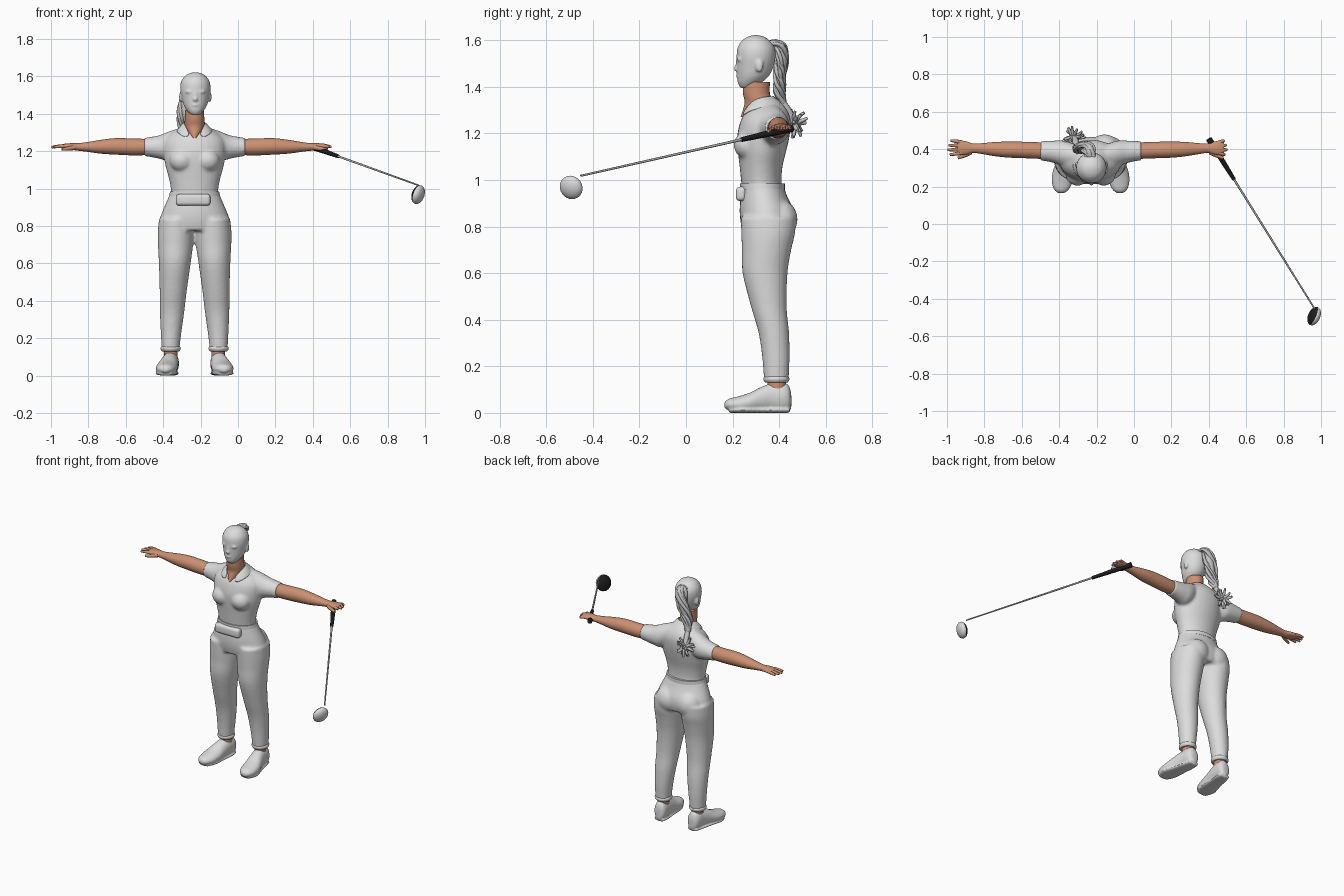
import bpy, bmesh, math, random
from mathutils import Vector

random.seed(4)
default_cube = bpy.data.objects.get("Cube")
if default_cube:
    bpy.data.objects.remove(default_cube, do_unlink=True)

MID = -0.232  # middle line of the figure
SIDES = (-1, 1)


def material(name, red, green, blue):
    mat = bpy.data.materials.new(name)
    mat.use_nodes = True
    mat.diffuse_color = (red, green, blue, 1)
    mat.node_tree.nodes["Principled BSDF"].inputs["Base Color"].default_value = (red, green, blue, 1)
    return mat


GREY = material("light_grey", 0.72, 0.72, 0.72)
HAIR = material("hair_grey", 0.55, 0.55, 0.55)
SKIN = material("skin", 0.6, 0.28, 0.17)
BLACK = material("black", 0.012, 0.012, 0.012)
METAL = material("shaft_grey", 0.5, 0.5, 0.5)


def loft(bm, axis, stations, sides=28, steps=4):
    """Closed skin through oval rings: (position, centre, half width, low, high)."""
    rows, last = [], len(stations) - 1
    for i in range(last):
        p, q, r, s = (stations[max(0, min(last, i + k))] for k in (-1, 0, 1, 2))
        for step in range(steps):
            t = step / steps
            rows.append([b + 0.5 * t * (c - a + t * (2*a - 5*b + 4*c - d + t * (3*(b - c) + d - a)))
                         for a, b, c, d in zip(p, q, r, s)])
    rows.append(stations[-1])
    rings = []
    for pos, centre, half, low, high in rows:
        ring = []
        for k in range(sides):
            angle = math.tau * k / sides
            a = centre + half * math.cos(angle)
            b = (low + high) / 2 + (high - low) / 2 * math.sin(angle)
            point = {"X": (pos, a, b), "Y": (a, pos, b), "Z": (a, b, pos)}[axis]
            ring.append(bm.verts.new(point))
        rings.append(ring)
    for low_ring, high_ring in zip(rings, rings[1:]):
        for k in range(sides):
            n = (k + 1) % sides
            bm.faces.new((low_ring[k], low_ring[n], high_ring[n], high_ring[k]))
    bm.faces.new(rings[0])
    bm.faces.new(rings[-1])


def ball(bm, centre, size):
    made = bmesh.ops.create_uvsphere(bm, u_segments=24, v_segments=16, radius=1)["verts"]
    bmesh.ops.scale(bm, vec=size, verts=made)
    bmesh.ops.translate(bm, vec=centre, verts=made)


def finish(bm, name, mat, voxel=0, smooth=4):
    bmesh.ops.recalc_face_normals(bm, faces=bm.faces)
    mesh = bpy.data.meshes.new(name)
    bm.to_mesh(mesh)
    bm.free()
    obj = bpy.data.objects.new(name, mesh)
    bpy.context.collection.objects.link(obj)
    mesh.materials.append(mat)
    if voxel:  # melt overlapping volumes into one skin
        remesh = obj.modifiers.new("blend", "REMESH")
        remesh.mode, remesh.voxel_size, remesh.use_smooth_shade = "VOXEL", voxel, True
        relax = obj.modifiers.new("relax", "SMOOTH")
        relax.factor, relax.iterations = 0.5, smooth
    for poly in mesh.polygons:
        poly.use_smooth = len(poly.vertices) < 8
    return obj


def tubes(name, mat, paths, thickness):
    """One curve object holding a round tapered tube for every path."""
    curve = bpy.data.curves.new(name, "CURVE")
    curve.dimensions, curve.bevel_depth, curve.bevel_resolution = "3D", thickness, 2
    curve.use_fill_caps, curve.resolution_u = True, 4
    for path in paths:
        spline = curve.splines.new("NURBS")
        spline.points.add(len(path) - 1)
        spline.use_endpoint_u, spline.order_u = True, 3
        for k, (point, (spot, radius)) in enumerate(zip(spline.points, path)):
            point.co, point.radius = (*spot, 1), radius
    obj = bpy.data.objects.new(name, curve)
    curve.materials.append(mat)
    bpy.context.collection.objects.link(obj)
    return obj


# Head with brow, nose, lips and ears
bm = bmesh.new()
loft(bm, "Z", [(z, MID + 0.004, w, lo, hi) for z, w, lo, hi in (
    (1.395, 0.025, 0.235, 0.29), (1.415, 0.043, 0.223, 0.32), (1.445, 0.062, 0.22, 0.355),
    (1.485, 0.073, 0.218, 0.375), (1.53, 0.081, 0.217, 0.384), (1.57, 0.077, 0.222, 0.38),
    (1.6, 0.058, 0.242, 0.358), (1.615, 0.036, 0.265, 0.335), (1.622, 0.01, 0.29, 0.31))])
ball(bm, (MID + 0.004, 0.219, 1.478), (0.012, 0.015, 0.012))
ball(bm, (MID + 0.004, 0.222, 1.498), (0.008, 0.01, 0.028))
ball(bm, (MID + 0.004, 0.226, 1.447), (0.021, 0.011, 0.009))
for s in SIDES:
    ball(bm, (MID + 0.004 + s * 0.077, 0.315, 1.49), (0.01, 0.017, 0.028))
    ball(bm, (MID + 0.004 + s * 0.03, 0.232, 1.518), (0.024, 0.014, 0.008))
finish(bm, "head", GREY, 0.006, 3)

# Neck and open neckline
bm = bmesh.new()
loft(bm, "Z", [(z, MID, w, lo, hi) for z, w, lo, hi in (
    (1.27, 0.012, 0.234, 0.3), (1.3, 0.036, 0.244, 0.34), (1.335, 0.053, 0.252, 0.37),
    (1.37, 0.052, 0.245, 0.36), (1.42, 0.05, 0.243, 0.36))])
finish(bm, "neck", SKIN)

# Shirt body, bust and sleeves
bm = bmesh.new()
loft(bm, "Z", [(z, MID, w, lo, hi) for z, w, lo, hi in (
    (0.96, 0.126, 0.24, 0.415), (1.0, 0.127, 0.236, 0.41), (1.06, 0.139, 0.23, 0.415),
    (1.13, 0.158, 0.222, 0.432), (1.19, 0.165, 0.22, 0.445), (1.25, 0.163, 0.233, 0.45),
    (1.29, 0.135, 0.254, 0.44), (1.32, 0.088, 0.276, 0.42), (1.35, 0.056, 0.285, 0.39))])
for s in SIDES:
    ball(bm, (MID + s * 0.07, 0.265, 1.15), (0.064, 0.06, 0.06))
    loft(bm, "X", [(MID + s * off, y, w, lo, hi) for off, y, w, lo, hi in (
        (0.08, 0.365, 0.06, 1.18, 1.325), (0.14, 0.375, 0.07, 1.15, 1.305),
        (0.19, 0.385, 0.061, 1.16, 1.285), (0.24, 0.39, 0.054, 1.17, 1.276),
        (0.27, 0.39, 0.052, 1.173, 1.272))])
finish(bm, "shirt", GREY, 0.009)

# Folded collar, one strip per side
bm = bmesh.new()
inner = ((0, 0.392, 1.365), (0.06, 0.345, 1.365), (0.058, 0.28, 1.35), (0.016, 0.238, 1.285))
outer = ((0, 0.43, 1.325), (0.105, 0.37, 1.315), (0.1, 0.275, 1.305), (0.058, 0.236, 1.272))
for s in SIDES:
    edges = [[bm.verts.new((MID + s * x, y, z)) for x, y, z in row] for row in (inner, outer)]
    for k in range(3):
        bm.faces.new((edges[0][k], edges[0][k + 1], edges[1][k + 1], edges[1][k]))
bmesh.ops.remove_doubles(bm, verts=bm.verts, dist=0.0001)
collar = finish(bm, "collar", GREY)
collar.modifiers.new("cloth", "SOLIDIFY").thickness = 0.01
collar.modifiers.new("soft", "SUBSURF").levels = 2

# Trousers: hips, seat and legs
bm = bmesh.new()
loft(bm, "Z", [(z, MID, w, lo, hi) for z, w, lo, hi in (
    (0.985, 0.127, 0.24, 0.415), (0.93, 0.15, 0.234, 0.435), (0.87, 0.176, 0.23, 0.462),
    (0.82, 0.19, 0.234, 0.466), (0.775, 0.19, 0.245, 0.455))])
for s in SIDES:
    ball(bm, (MID + s * 0.075, 0.405, 0.83), (0.085, 0.074, 0.085))
    loft(bm, "Z", [(z, MID + s * off, w, lo, hi) for z, off, w, lo, hi in (
        (0.84, 0.1, 0.09, 0.235, 0.47), (0.77, 0.1, 0.097, 0.237, 0.468),
        (0.7, 0.102, 0.094, 0.24, 0.452), (0.6, 0.106, 0.085, 0.243, 0.436),
        (0.46, 0.114, 0.073, 0.278, 0.432), (0.35, 0.12, 0.066, 0.31, 0.442),
        (0.25, 0.125, 0.057, 0.326, 0.445), (0.17, 0.128, 0.05, 0.333, 0.442),
        (0.135, 0.128, 0.048, 0.335, 0.44))])
finish(bm, "trousers", GREY, 0.009)

# Waistband and belt pouch
bm = bmesh.new()
loft(bm, "Z", [(z, MID, 0.136 - 0.2 * (z - 0.96), 0.231, 0.425) for z in (0.96, 0.972, 0.985)])
finish(bm, "waistband", GREY)
bm = bmesh.new()
bmesh.ops.create_cube(bm, size=1)
bmesh.ops.scale(bm, vec=(0.185, 0.045, 0.062), verts=bm.verts)
bmesh.ops.translate(bm, vec=(MID - 0.008, 0.237, 0.94), verts=bm.verts)
pouch = finish(bm, "belt_pouch", GREY)
rounding = pouch.modifiers.new("round", "BEVEL")
rounding.width, rounding.segments = 0.018, 4

for s, label in zip(SIDES, ("right", "left")):
    # Trouser cuff, ankle and shoe
    bm = bmesh.new()
    loft(bm, "Z", [(z, MID + s * 0.128, w, 0.386 - w, 0.39 + w) for z, w in (
        (0.13, 0.046), (0.14, 0.053), (0.15, 0.053), (0.16, 0.046))])
    finish(bm, label + "_cuff", GREY)
    bm = bmesh.new()
    loft(bm, "Z", [(z, MID + s * 0.127, 0.036, 0.35, 0.43) for z in (0.08, 0.14)])
    finish(bm, label + "_ankle", SKIN)
    bm = bmesh.new()
    loft(bm, "Y", [(y, MID + s * off, w, lo, hi) for y, off, w, lo, hi in (
        (0.165, 0.157, 0.015, 0.022, 0.045), (0.182, 0.156, 0.038, 0.012, 0.06),
        (0.22, 0.153, 0.054, 0.004, 0.07), (0.27, 0.148, 0.057, 0, 0.085),
        (0.32, 0.139, 0.05, 0, 0.11), (0.37, 0.13, 0.045, 0, 0.128),
        (0.42, 0.126, 0.042, 0, 0.13), (0.443, 0.124, 0.033, 0.006, 0.115),
        (0.452, 0.123, 0.015, 0.02, 0.08))])
    loft(bm, "Y", [(y, MID + s * off, w, 0, 0.025) for y, off, w in (
        (0.185, 0.155, 0.035), (0.24, 0.152, 0.058), (0.32, 0.139, 0.05),
        (0.4, 0.127, 0.044), (0.445, 0.124, 0.034))])
    finish(bm, label + "_shoe", GREY, 0.006, 2)

    # Bare arm and palm
    bm = bmesh.new()
    loft(bm, "X", [(MID + s * off, y, w, lo, hi) for off, y, w, lo, hi in (
        (0.22, 0.39, 0.044, 1.18, 1.265), (0.33, 0.395, 0.044, 1.178, 1.268),
        (0.42, 0.397, 0.043, 1.182, 1.27), (0.5, 0.4, 0.039, 1.187, 1.261),
        (0.58, 0.403, 0.029, 1.198, 1.248), (0.625, 0.405, 0.025, 1.203, 1.243),
        (0.66, 0.406, 0.034, 1.208, 1.243), (0.695, 0.408, 0.039, 1.211, 1.24),
        (0.712, 0.409, 0.03, 1.216, 1.235))])
    finish(bm, label + "_arm", SKIN)

    # Fingers and thumb
    reach = 0.768 if s < 0 else 0.735
    paths = []
    for k in range(4):
        y, short = 0.38 + 0.019 * k, 0.012 * abs(k - 1.3)
        start, tip = MID + s * 0.69, MID + s * (reach - short)
        paths.append([((start, y, 1.226), 1), (((start + tip) / 2, y + 0.004 * (k - 1.5), 1.228), 1),
                      ((tip, y + 0.006 * (k - 1.5), 1.222), 0.6)])
    paths.append([((MID + s * 0.64, 0.385, 1.22), 1.3), ((MID + s * 0.67, 0.365, 1.214), 1.1),
                  ((MID + s * 0.71, 0.353, 1.21), 0.7)])
    tubes(label + "_fingers", SKIN, paths, 0.0105)

# Wavy ponytail: strands coiling round a drooping path, over a solid core
spine = [Vector(p) for p in ((-0.235, 0.355, 1.585), (-0.24, 0.395, 1.595), (-0.25, 0.412, 1.54),
                             (-0.265, 0.41, 1.48), (-0.285, 0.4, 1.42), (-0.3, 0.402, 1.37),
                             (-0.305, 0.415, 1.33))]
spread = (0.02, 0.03, 0.038, 0.04, 0.036, 0.03, 0.012)
strands = []
for n in range(26):
    phase, ring = random.uniform(0, math.tau), random.uniform(0.6, 1)
    strands.append([])
    for k, (spot, wide) in enumerate(zip(spine, spread)):
        turn = phase + 1.1 * k + random.uniform(-0.4, 0.4)
        shift = Vector((1.2 * math.cos(turn), 0.75 * math.sin(turn), 0.3 * math.sin(turn))) * wide * ring
        strands[-1].append((spot + shift, random.uniform(0.7, 1.2)))
tubes("ponytail_strands", HAIR, strands, 0.009)
tubes("ponytail_core", HAIR, [[(p, w / 0.04) for p, w in zip(spine, spread)]], 0.027)

# Loose curls at the end of the ponytail
curls = []
for n in range(26):
    direction = Vector([random.gauss(0, 1) for _ in range(3)]).normalized()
    root = Vector((-0.32, 0.465, 1.245))
    side = direction.orthogonal() * 0.015
    size = Vector((0.058, 0.06, 0.066))
    curls.append([(root + direction * size * f + side * math.sin(9 * f), 1.2 - 0.6 * f)
                  for f in (0, 0.35, 0.7, 1)])
curls.append([(spine[-1], 1.5), ((-0.31, 0.44, 1.3), 1.8), ((-0.32, 0.46, 1.25), 1.8)])
tubes("ponytail_curls", HAIR, curls, 0.01)

# Club: grip, shaft and head with a dark face
top, end = Vector((0.4, 0.455, 1.222)), Vector((0.965, -0.452, 1.018))
grip_end = top.lerp(end, 0.24)
tubes("club_grip", BLACK, [[(top, 1.4), (top.lerp(grip_end, 0.5), 1.15), (grip_end, 0.85)]], 0.012)
tubes("club_shaft", METAL, [[(grip_end, 1.1), (end, 0.8)]], 0.0055)
bm = bmesh.new()
ball(bm, (0, 0, 0), (0.052, 0.052, 0.03))
club_head = finish(bm, "club_head", GREY)
club_head.data.materials.append(BLACK)
for poly in club_head.data.polygons:
    poly.material_index = int(poly.center.z > 0.008)
club_head.rotation_euler = Vector((-0.86, 0.38, 0.3)).to_track_quat("Z", "Y").to_euler()
club_head.location = (0.963, -0.493, 0.968)
